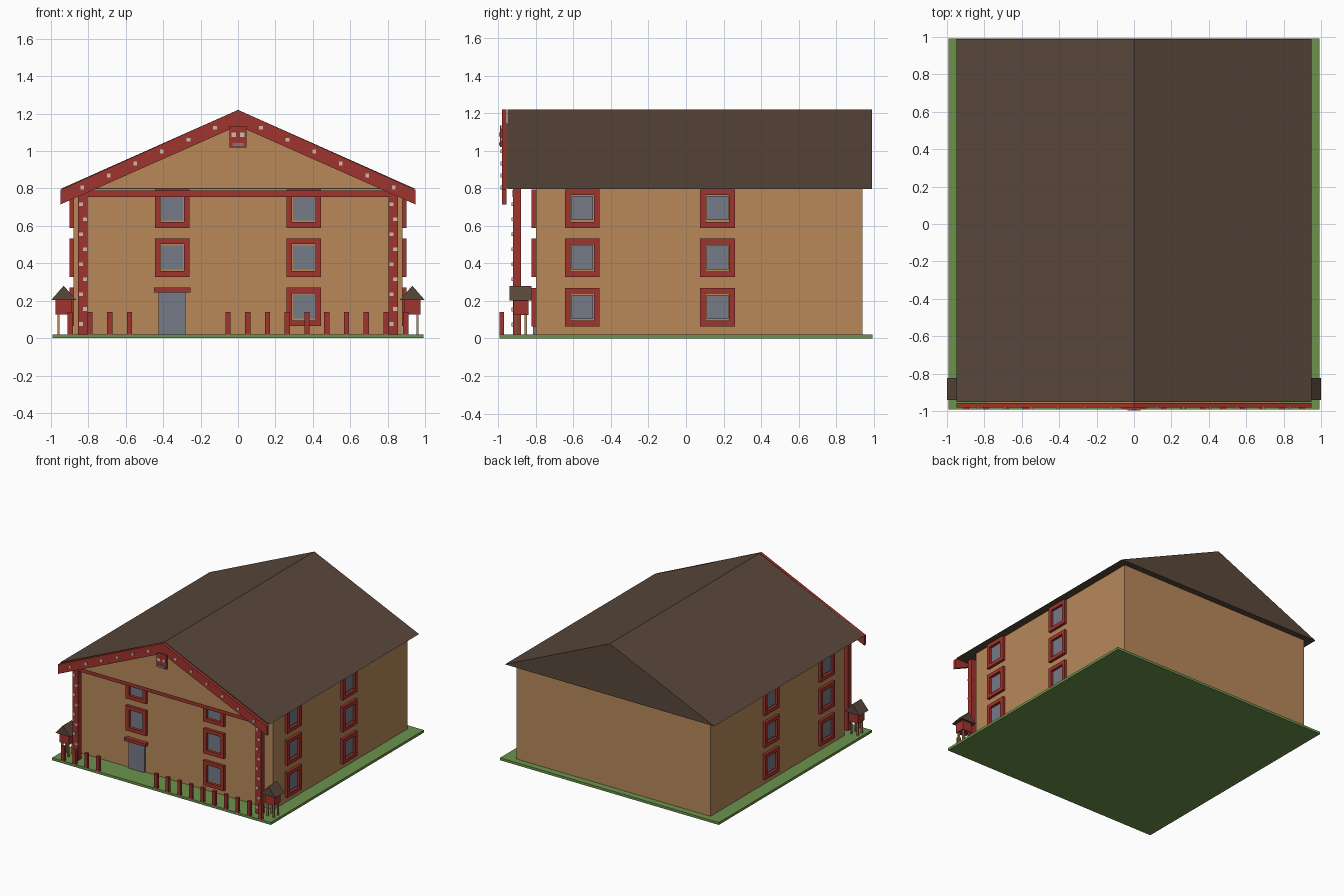
import bpy, bmesh
from mathutils import Matrix

if "Cube" in bpy.data.objects:
    bpy.data.objects.remove(bpy.data.objects["Cube"])


def mat(name, r, g, b):
    m = bpy.data.materials.new(name)
    m.diffuse_color = (r, g, b, 1)
    m.use_nodes = True
    m.node_tree.nodes["Principled BSDF"].inputs["Base Color"].default_value = m.diffuse_color
    return m


TAN = mat("tan wall", 0.479, 0.25, 0.102)
RED = mat("red trim", 0.352, 0.034, 0.027)
BROWN = mat("brown roof", 0.100, 0.064, 0.044)
GREEN = mat("grass green", 0.150, 0.290, 0.072)
GLASS = mat("grey glass", 0.181, 0.198, 0.246)
PALE = mat("pale stud", 0.58, 0.52, 0.43)


def finish(name, bm, m):
    bmesh.ops.recalc_face_normals(bm, faces=bm.faces)
    me = bpy.data.meshes.new(name)
    bm.to_mesh(me)
    bm.free()
    me.materials.append(m)
    ob = bpy.data.objects.new(name, me)
    bpy.context.collection.objects.link(ob)
    return ob


def box(name, m, x0, x1, y0, y1, z0, z1):
    bm = bmesh.new()
    bmesh.ops.create_cube(bm, size=1)
    for v in bm.verts:
        v.co = ((x0 + x1) / 2 + v.co.x * (x1 - x0),
                (y0 + y1) / 2 + v.co.y * (y1 - y0),
                (z0 + z1) / 2 + v.co.z * (z1 - z0))
    return finish(name, bm, m)


def prism(name, m, pts, y0, y1):
    """Extrude an x-z profile along y."""
    bm = bmesh.new()
    f = bm.faces.new([bm.verts.new((x, y0, z)) for x, z in pts])
    r = bmesh.ops.extrude_face_region(bm, geom=[f])
    for v in r["geom"]:
        if isinstance(v, bmesh.types.BMVert):
            v.co.y = y1
    return finish(name, bm, m)


def window(name, z, place):
    """Framed window facing -y at the origin, moved by the place matrix."""
    bm = bmesh.new()
    w, h, iw, ih = 0.0925, 0.1025, 0.0625, 0.072
    loops = []
    for y in (-0.022, 0.0):
        for a, b in ((w, h), (iw, ih)):
            loops.append([bm.verts.new((sx * a, y, z + sz * b))
                          for sx, sz in ((-1, -1), (1, -1), (1, 1), (-1, 1))])
    fo, fi, bo, bi = loops
    for p, q in ((fo, fi), (fi, bi), (bi, bo), (bo, fo)):
        for i in range(4):
            j = (i + 1) % 4
            bm.faces.new((p[i], p[j], q[j], q[i]))
    finish(name + "_frame", bm, RED).data.transform(place)
    g = box(name + "_glass", GLASS, -0.058, 0.058, -0.008, 0, z - 0.062, z + 0.066)
    g.data.transform(place)


# ground and main walls
box("lawn", GREEN, -0.993, 0.993, -0.993, 0.993, 0, 0.02)
box("walls", TAN, -0.88, 0.88, -0.80, 0.94, 0.02, 0.80)

# roof and front gable panel
prism("roof", BROWN, [(-0.95, 0.797), (0.95, 0.797), (0, 1.22)], -0.952, 0.99)
prism("gable_panel", TAN, [(-0.79, 0.803), (0.79, 0.803), (0, 1.145)], -0.957, -0.951)

# rake boards with studs
for s, side in ((-1, "left"), (1, "right")):
    prism("rake_board_" + side, RED,
          [(0, 1.22), (s * 0.948, 0.793), (s * 0.948, 0.715), (0, 1.135)], -0.98, -0.957)
    for i in range(6):
        x, z = s * (0.123 + 0.142 * i), 1.125 - 0.064 * i
        box("rake_stud", PALE, x - 0.01, x + 0.01, -0.988, -0.98, z - 0.01, z + 0.01)

# mask plaque at the gable peak
box("plaque", RED, -0.045, 0.045, -0.991, -0.978, 1.02, 1.135)
for x in (-0.024, 0.024):
    box("plaque_eye", PALE, x - 0.012, x + 0.012, -0.996, -0.99, 1.075, 1.098)
box("plaque_mouth", GLASS, -0.03, 0.03, -0.996, -0.99, 1.027, 1.043)

# porch beam and studded posts
box("porch_beam", RED, -0.85, 0.85, -0.925, -0.88, 0.755, 0.79)
for c in (-0.83, 0.83):
    box("porch_post", RED, c - 0.025, c + 0.025, -0.922, -0.88, 0.02, 0.797)
    for i in range(9):
        x, z = c + (0.011 if i % 2 else -0.009), 0.075 + 0.08 * i
        box("post_stud", PALE, x - 0.011, x + 0.011, -0.93, -0.922, z - 0.01, z + 0.01)

# windows: front, right and left walls
for row, z in enumerate((0.167, 0.43, 0.692)):
    for x in (-0.3525, 0.3525):
        if row or x > 0:
            window("front_window", z, Matrix.Translation((x, -0.80, 0)))
    for y in (-0.5525, 0.1675):
        for s, side in ((1, "right"), (-1, "left")):
            turn = Matrix.Rotation(s * 1.5707963, 4, 'Z')
            window(side + "_window", z, Matrix.Translation((s * 0.88, y, 0)) @ turn)

# door and lintel
box("door", GLASS, -0.425, -0.28, -0.815, -0.80, 0.02, 0.25)
box("door_lintel", RED, -0.45, -0.255, -0.835, -0.80, 0.245, 0.27)

# fence pickets with a gap at the door
for i in range(18):
    if not 4 <= i <= 7:
        x = -0.897 + 0.1055 * i
        box("fence_picket", RED, x - 0.014, x + 0.014, -0.993, -0.97, 0.02, 0.14)

# small raised huts on legs
for c in (-0.932, 0.932):
    box("hut_body", RED, c - 0.043, c + 0.043, -0.92, -0.84, 0.125, 0.21)
    prism("hut_roof", BROWN, [(c - 0.067, 0.203), (c + 0.067, 0.203), (c, 0.28)], -0.94, -0.823)
    for dx in (-0.028, 0.028):
        for y in (-0.906, -0.854):
            box("hut_leg", TAN, c + dx - 0.006, c + dx + 0.006, y - 0.006, y + 0.006, 0.02, 0.125)
